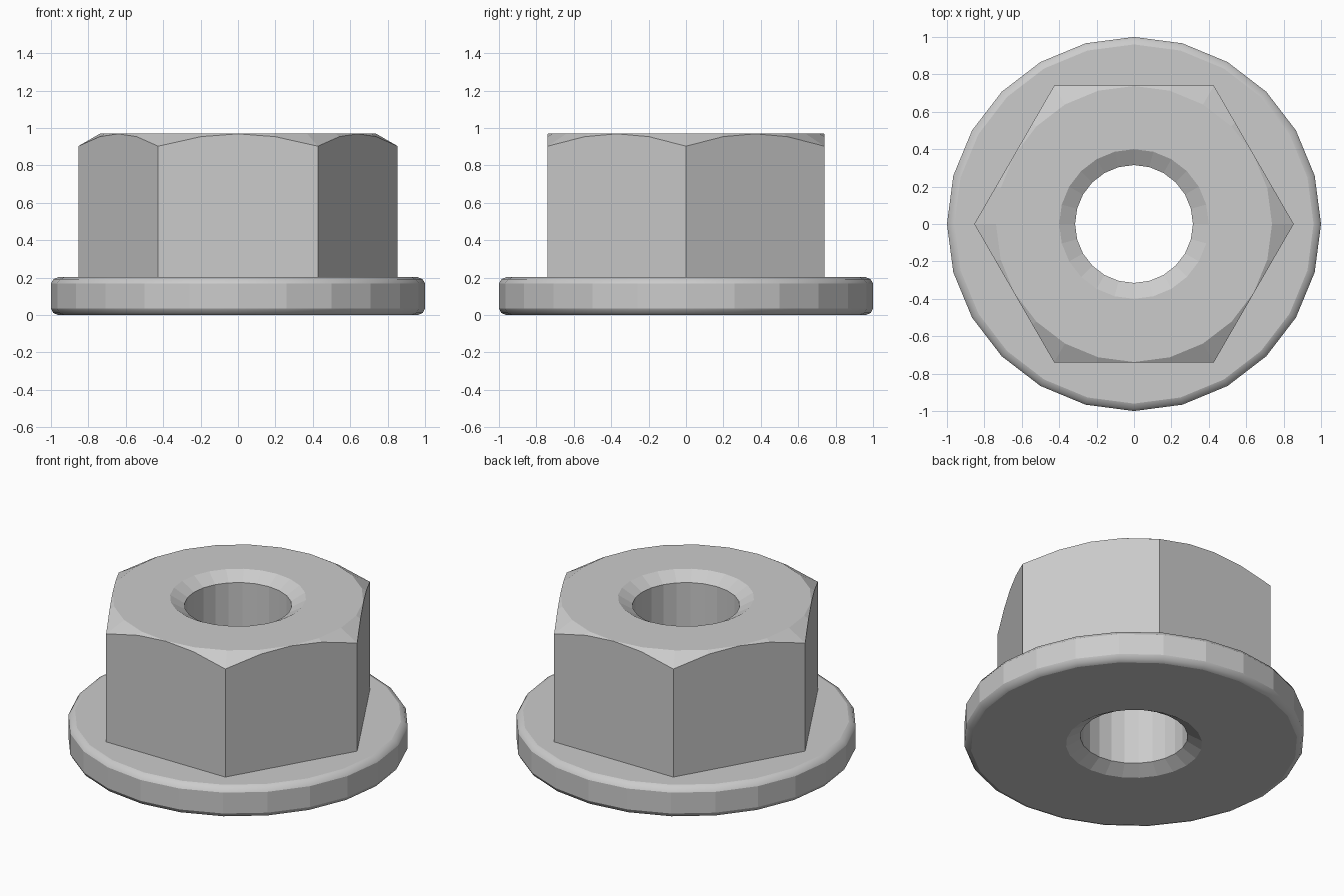
import bpy, bmesh
from math import cos, sin, pi

if "Cube" in bpy.data.objects:
    bpy.data.objects.remove(bpy.data.objects["Cube"])

SIDES = 24
HEIGHT = 0.97


def finish(name, bm):
    bmesh.ops.recalc_face_normals(bm, faces=bm.faces[:])
    mesh = bpy.data.meshes.new(name)
    bm.to_mesh(mesh)
    bm.free()
    obj = bpy.data.objects.new(name, mesh)
    bpy.context.collection.objects.link(obj)
    return obj


def stack(name, profile, sides=SIDES):
    """Solid of stacked rings from (radius, z) pairs, capped at both ends."""
    bm = bmesh.new()
    rings = [[bm.verts.new((r * cos(2 * pi * i / sides), r * sin(2 * pi * i / sides), z))
              for i in range(sides)] for r, z in profile]
    for a, b in zip(rings, rings[1:]):
        for i in range(sides):
            j = (i + 1) % sides
            bm.faces.new((a[i], a[j], b[j], b[i]))
    bm.faces.new(rings[0][::-1])
    bm.faces.new(rings[-1])
    return finish(name, bm)


def combine(obj, tool, operation):
    """Apply a boolean and discard the tool."""
    mod = obj.modifiers.new(operation.lower(), 'BOOLEAN')
    mod.operation = operation
    mod.solver = 'EXACT'
    mod.object = tool
    bpy.context.view_layer.objects.active = obj
    bpy.ops.object.modifier_apply(modifier=mod.name)
    bpy.data.objects.remove(tool)


# Hexagonal head, corners trimmed by a 30 degree cone
head = stack("hex_head", [(0.854, 0.1), (0.854, 1.1)], 6)
cone = stack("corner_cone", [(1.2, 0.0), (1.2, HEIGHT - 0.462 * 0.577), (0.738, HEIGHT)])
combine(head, cone, 'INTERSECT')

# Washer flange with rounded rims
nut = stack("flange_nut", [(0.96, 0), (0.987, 0.011), (1, 0.035),
                           (1, 0.17), (0.987, 0.192), (0.96, 0.203)])
combine(nut, head, 'UNION')

# Through bore, countersunk at both ends
c = 0.05
bore = stack("bore", [(0.485, -c), (0.315, c), (0.315, HEIGHT - c), (0.485, HEIGHT + c)])
combine(nut, bore, 'DIFFERENCE')

# Soft flange rims, crisp facets elsewhere
bpy.ops.object.select_all(action='DESELECT')
nut.select_set(True)
bpy.context.view_layer.objects.active = nut
for p in nut.data.polygons:
    r = p.center.xy.length
    p.use_smooth = r > 0.94 and p.center.z < 0.21 and abs(p.normal.z) > 0.2
